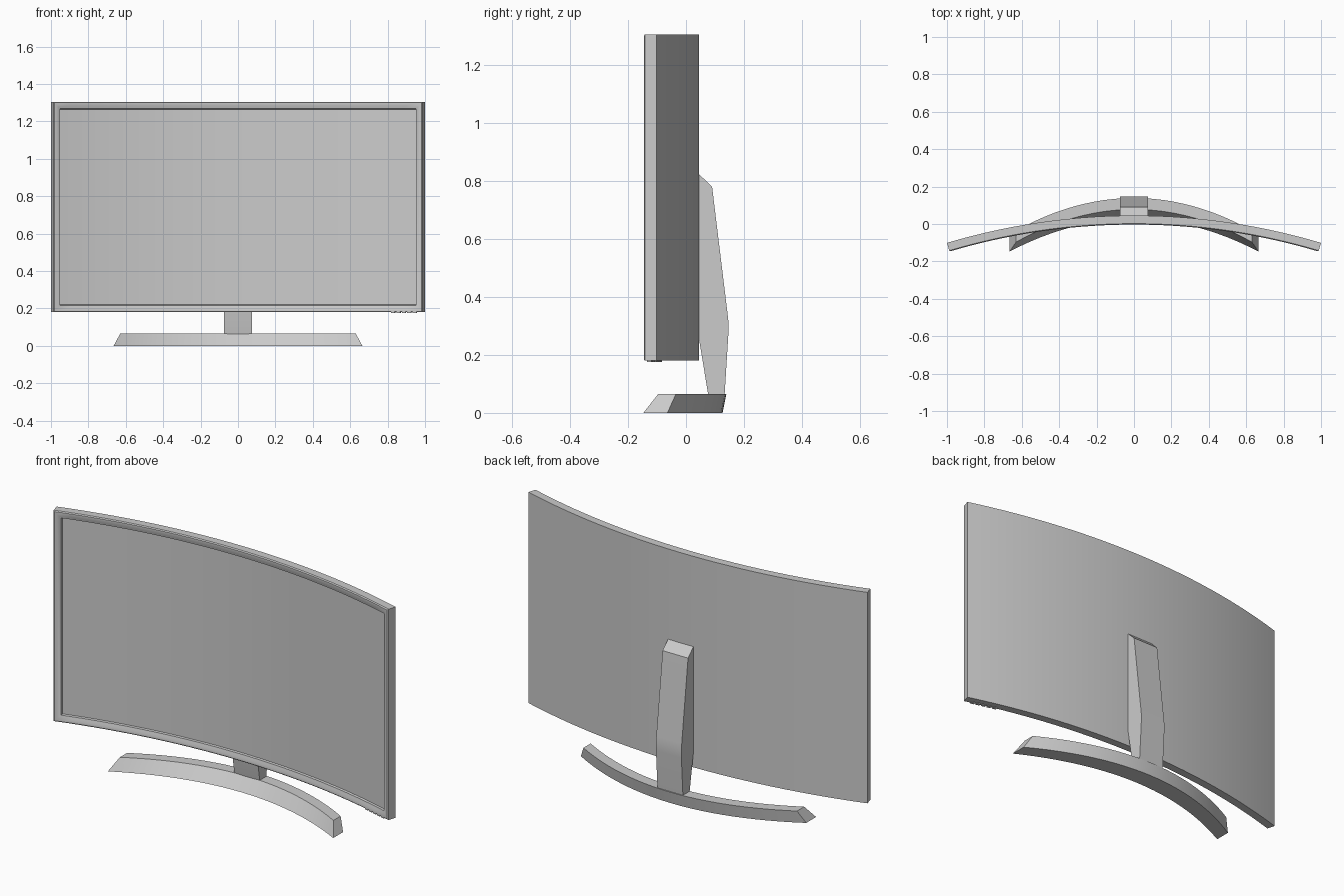
import bpy, bmesh, math

if "Cube" in bpy.data.objects:
    bpy.data.objects.remove(bpy.data.objects["Cube"])

grey = bpy.data.materials.new("plain_grey")
grey.diffuse_color = (0.6, 0.6, 0.6, 1)
grey.use_nodes = True
grey.node_tree.nodes["Principled BSDF"].inputs["Base Color"].default_value = grey.diffuse_color


def finish(name, bm, angle=25):
    bmesh.ops.recalc_face_normals(bm, faces=bm.faces)
    me = bpy.data.meshes.new(name)
    bm.to_mesh(me)
    bm.free()
    me.materials.append(grey)
    ob = bpy.data.objects.new(name, me)
    bpy.context.collection.objects.link(ob)
    bpy.ops.object.select_all(action='DESELECT')
    ob.select_set(True)
    bpy.context.view_layer.objects.active = ob
    bpy.ops.object.shade_smooth_by_angle(angle=math.radians(angle))
    return ob


def bridge(bm, a, b):
    n = len(a)
    for i in range(n):
        j = (i + 1) % n
        bm.faces.new((a[i], a[j], b[j], b[i]))


# Curved panel: nested rings on an arc, capped by the back and the recessed screen
R, THICK, N = 3.452, 0.048, 28
HALF = math.asin(1 / (R + THICK))
Z0, Z1 = 0.18, 1.305


def on_arc(angle, depth, z):
    r = R + depth
    return (r * math.sin(angle), r * math.cos(angle) - R - 0.003, z)


bm = bmesh.new()
rings = []
for inset, depth in [(0, THICK), (0, 0.005), (0.005, 0), (0.018, 0),
                     (0.030, 0.005), (0.037, 0.006), (0.040, 0.016)]:
    h = HALF - inset / R
    angles = [-h + 2 * h * i / N for i in range(N + 1)]
    pts = [on_arc(a, depth, Z0 + inset) for a in angles]
    pts += [on_arc(a, depth, Z1 - inset) for a in reversed(angles)]
    rings.append([bm.verts.new(p) for p in pts])
for a, b in zip(rings, rings[1:]):
    bridge(bm, a, b)
for ring in (rings[0], rings[-1]):
    for i in range(N):
        bm.faces.new((ring[i], ring[i + 1], ring[2 * N - i], ring[2 * N + 1 - i]))
finish("curved_screen_panel", bm)

# Small control buttons under the right-hand edge
for k in range(5):
    a0 = (0.825 + 0.03 * k) / R
    a1 = a0 + 0.02 / R
    bm = bmesh.new()
    lo, hi = [[bm.verts.new(on_arc(a, d, z)) for a, d in
               ((a0, 0.002), (a1, 0.002), (a1, 0.018), (a0, 0.018))]
              for z in (0.176, 0.184)]
    bridge(bm, lo, hi)
    bm.faces.new(lo)
    bm.faces.new(hi)
    finish("control_button_%d" % (k + 1), bm)

# Stand neck: side profile extruded across x
profile = [(0.040, 0.828), (0.090, 0.780), (0.143, 0.345), (0.147, 0.310),
           (0.146, 0.270), (0.133, 0.060), (0.077, 0.060), (0.040, 0.285)]
bm = bmesh.new()
left, right = [[bm.verts.new((x, y, z)) for y, z in profile] for x in (-0.075, 0.075)]
bridge(bm, left, right)
bm.faces.new(left)
bm.faces.new(right)
finish("stand_neck", bm)

# Arched foot: four-sided section swept along a parabola, ends sloping inwards
# each corner: (y at centre, drop at the ends, half length, z)
corners = [(0.027, 0.174, 0.665, 0.0), (0.078, 0.174, 0.63, 0.065),
           (0.139, 0.174, 0.63, 0.065), (0.126, 0.190, 0.665, 0.0)]
bm = bmesh.new()
sections = []
for i in range(25):
    t = -1 + 2 * i / 24
    sections.append([bm.verts.new((t * xe, y - drop * t * t, z))
                     for y, drop, xe, z in corners])
for a, b in zip(sections, sections[1:]):
    bridge(bm, a, b)
bm.faces.new(sections[0])
bm.faces.new(sections[-1])
finish("arched_foot", bm)
